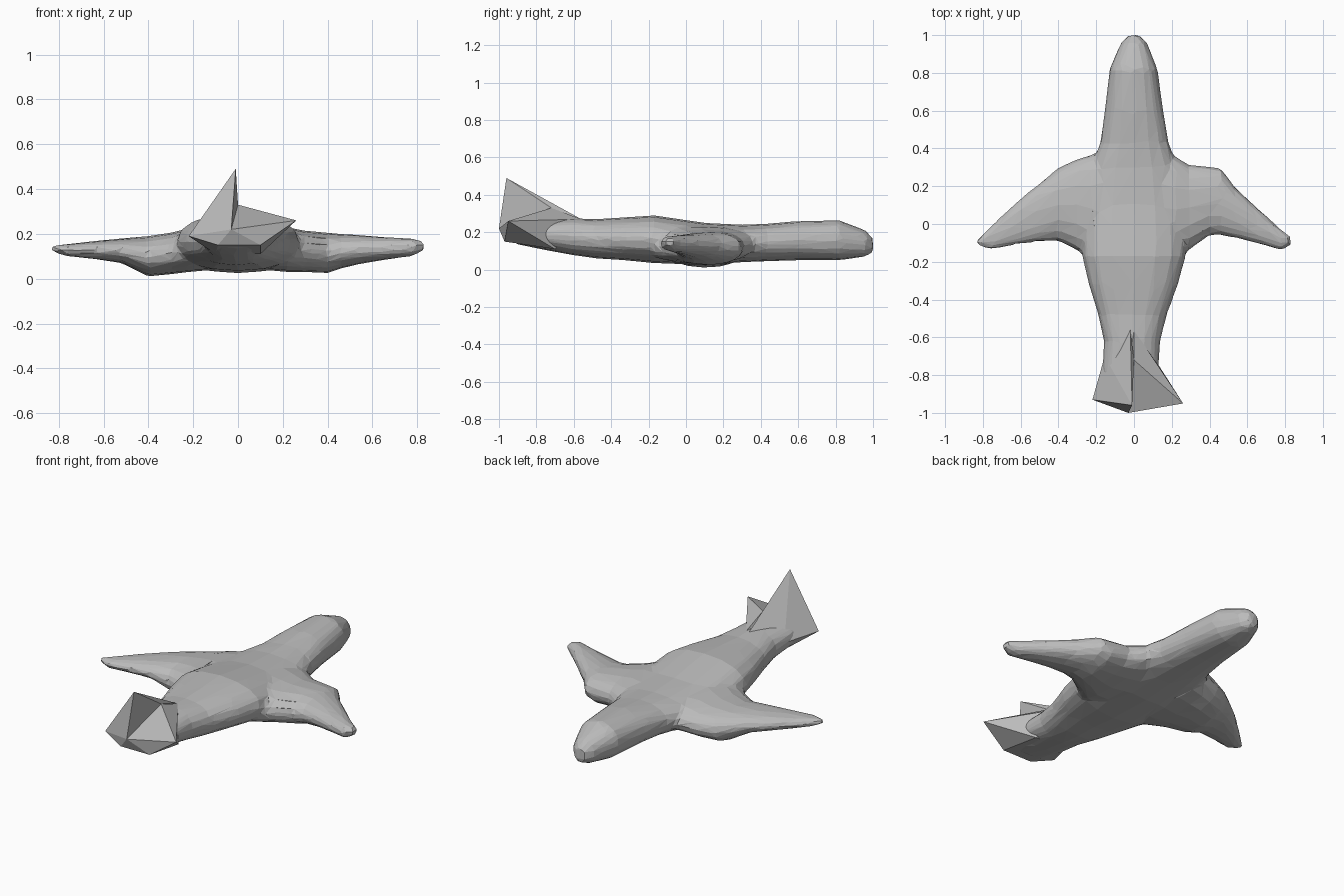
import bpy, bmesh, math
from mathutils import Vector

cube = bpy.data.objects.get("Cube")
if cube:
    bpy.data.objects.remove(cube, do_unlink=True)

grey = bpy.data.materials.new("light grey")
grey.use_nodes = True
grey.diffuse_color = (0.5, 0.5, 0.5, 1)
grey.node_tree.nodes["Principled BSDF"].inputs["Base Color"].default_value = (0.5, 0.5, 0.5, 1)


def finish(bm, name):
    bmesh.ops.recalc_face_normals(bm, faces=bm.faces)
    mesh = bpy.data.meshes.new(name)
    bm.to_mesh(mesh)
    bm.free()
    mesh.materials.append(grey)
    obj = bpy.data.objects.new(name, mesh)
    bpy.context.scene.collection.objects.link(obj)
    return obj


def loft(bm, stations, along_x, sides=16):
    """Skin oval rings; a station is (position, side from, side to, bottom, top)."""
    rings = []
    for pos, a, b, low, high in stations:
        ring = []
        for i in range(sides):
            t = 2 * math.pi * i / sides
            c, s = math.cos(t), math.sin(t)
            u = (a + b) / 2 + (b - a) / 2 * math.copysign(abs(c) ** 0.9, c)
            z = (low + high) / 2 + (high - low) / 2 * math.copysign(abs(s) ** 0.9, s)
            ring.append(bm.verts.new((pos, u, z) if along_x else (u, pos, z)))
        rings.append(ring)
    for r, q in zip(rings, rings[1:]):
        for i in range(sides):
            j = (i + 1) % sides
            bm.faces.new((r[i], r[j], q[j], q[i]))
    bm.faces.new(rings[0])
    bm.faces.new(rings[-1])


def hull(points, name):
    bm = bmesh.new()
    for p in points:
        bm.verts.new(p)
    res = bmesh.ops.convex_hull(bm, input=bm.verts)
    loose = [g for g in res["geom_interior"] if isinstance(g, bmesh.types.BMVert)]
    bmesh.ops.delete(bm, geom=loose, context="VERTS")
    return finish(bm, name)


# Fuselage, from nose to tail
fuselage = [
    (1.0, -0.03, 0.03, 0.09, 0.17), (0.96, -0.07, 0.07, 0.07, 0.21),
    (0.82, -0.13, 0.125, 0.05, 0.265), (0.6, -0.155, 0.155, 0.05, 0.26),
    (0.43, -0.18, 0.185, 0.045, 0.245), (0.3, -0.23, 0.23, 0.04, 0.24),
    (0.1, -0.27, 0.27, 0.025, 0.25), (-0.17, -0.275, 0.275, 0.035, 0.29),
    (-0.32, -0.24, 0.235, 0.05, 0.28), (-0.48, -0.19, 0.175, 0.06, 0.27),
    (-0.62, -0.16, 0.14, 0.08, 0.275), (-0.78, -0.17, 0.13, 0.11, 0.27),
    (-0.92, -0.15, 0.13, 0.14, 0.22),
]
# Wings, from root to tip
right_wing = [
    (0.0, -0.24, 0.42, 0.05, 0.24), (-0.22, -0.21, 0.37, 0.03, 0.225),
    (-0.3, -0.14, 0.345, 0.02, 0.205), (-0.4, -0.09, 0.3, 0.01, 0.19),
    (-0.52, -0.095, 0.2, 0.07, 0.18), (-0.62, -0.11, 0.12, 0.085, 0.17),
    (-0.76, -0.135, -0.015, 0.1, 0.155), (-0.835, -0.11, -0.085, 0.12, 0.15),
]
left_wing = [
    (0.0, -0.24, 0.42, 0.05, 0.24), (0.22, -0.21, 0.36, 0.03, 0.23),
    (0.29, -0.14, 0.315, 0.03, 0.215), (0.4, -0.06, 0.305, 0.025, 0.205),
    (0.46, -0.06, 0.295, 0.045, 0.2), (0.54, -0.075, 0.19, 0.065, 0.195),
    (0.66, -0.105, 0.08, 0.085, 0.185), (0.78, -0.14, -0.03, 0.1, 0.18),
    (0.835, -0.11, -0.07, 0.13, 0.165),
]
bm = bmesh.new()
loft(bm, fuselage, False)
loft(bm, right_wing, True)
loft(bm, left_wing, True)
body = finish(bm, "fuselage_and_wings")

# Blend the joins, then facet the skin
remesh = body.modifiers.new("blend", "REMESH")
remesh.mode = "VOXEL"
remesh.voxel_size = 0.014
smooth = body.modifiers.new("soften", "SMOOTH")
smooth.factor = 0.5
smooth.iterations = 6
facet = body.modifiers.new("facet", "DECIMATE")
facet.ratio = 0.04

# Tail: a webbed upright fin on one side, a flat tailplane on the other
rear, keel_r, keel_l = (-0.03, -1.0, 0.22), (-0.09, -0.97, 0.15), (0.1, -0.97, 0.15)
fin_top, crest = (-0.01, -0.96, 0.49), (0.0, -0.72, 0.33)
hull([fin_top, rear, keel_r, crest, (-0.22, -0.93, 0.19), (-0.02, -0.56, 0.27),
      (-0.155, -0.7, 0.19), (-0.1, -0.7, 0.11)], "tail_fin")
hull([(0.26, -0.95, 0.26), rear, keel_r, keel_l, crest, (0.12, -0.77, 0.22),
      (0.0, -0.56, 0.27), (0.1, -0.7, 0.11), (-0.1, -0.7, 0.11)], "tailplane")
